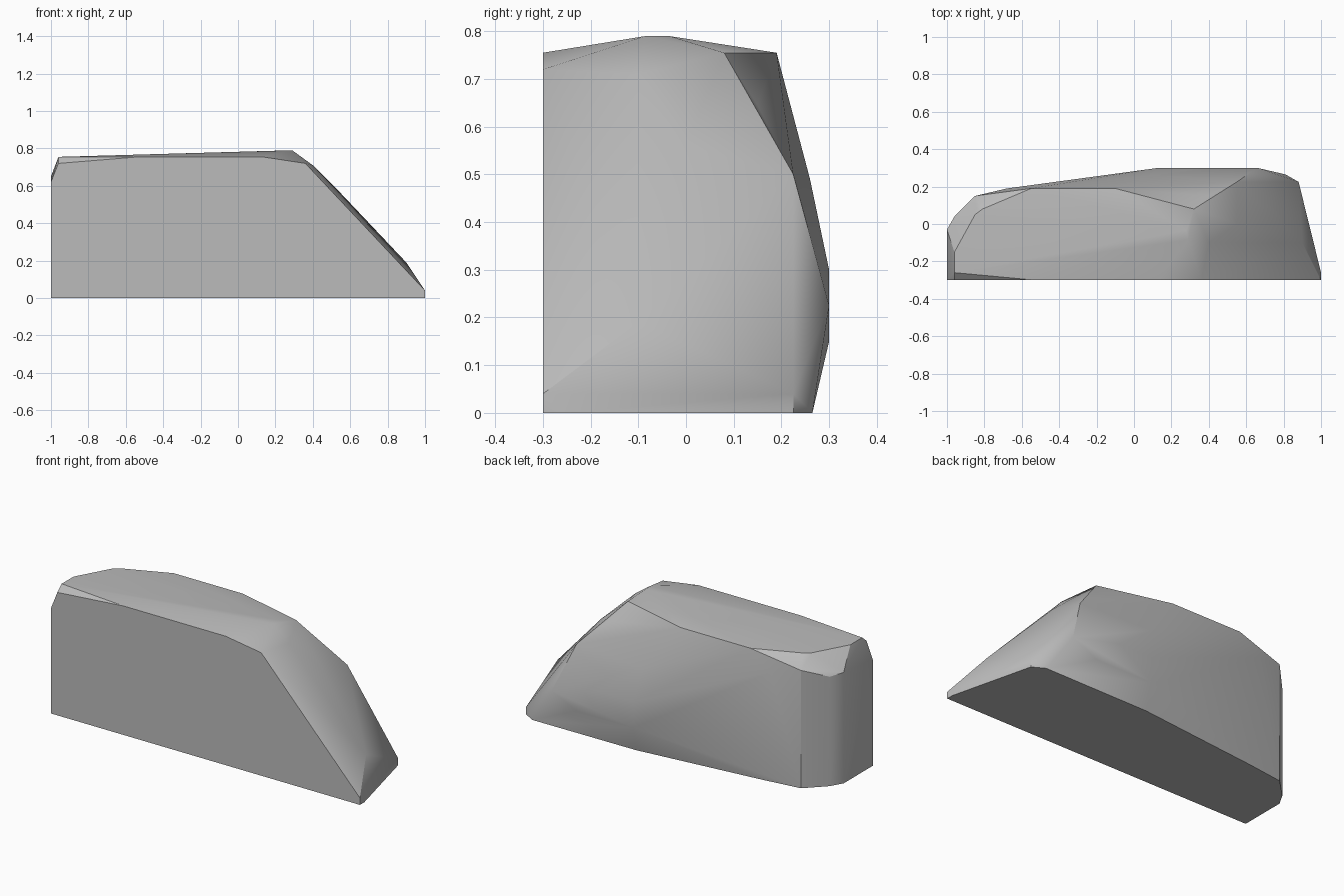
import bpy
import bmesh
import math
from mathutils import Vector

default_cube = bpy.data.objects.get("Cube")
if default_cube:
    bpy.data.objects.remove(default_cube, do_unlink=True)

FRONT, BACK, RIM = -0.3, 0.3, 0.755


def flat_material(name, colour):
    material = bpy.data.materials.new(name)
    material.use_nodes = True
    material.diffuse_color = colour
    material.node_tree.nodes["Principled BSDF"].inputs["Base Color"].default_value = colour
    return material


def outline(axis, level, pairs):
    """Place a flat outline of 2D pairs at one level along the given axis."""
    points = []
    for first, second in pairs:
        point = [first, second]
        point.insert("xyz".index(axis), level)
        points.append(Vector(point))
    return points


def hull_object(name, points, material):
    """Wrap the outlines in one tight faceted skin with softened shallow edges."""
    bm = bmesh.new()
    for point in points:
        bm.verts.new(point)
    result = bmesh.ops.convex_hull(bm, input=bm.verts[:])
    leftovers = {item for key in ("geom_interior", "geom_unused")
                 for item in result[key] if isinstance(item, bmesh.types.BMVert)}
    bmesh.ops.delete(bm, geom=list(leftovers), context="VERTS")
    bmesh.ops.dissolve_limit(bm, angle_limit=math.radians(1),
                             verts=bm.verts[:], edges=bm.edges[:])
    bmesh.ops.recalc_face_normals(bm, faces=bm.faces[:])
    mesh = bpy.data.meshes.new(name)
    bm.to_mesh(mesh)
    bm.free()
    mesh.materials.append(material)
    body = bpy.data.objects.new(name, mesh)
    bpy.context.scene.collection.objects.link(body)
    bpy.ops.object.select_all(action="DESELECT")
    body.select_set(True)
    bpy.context.view_layer.objects.active = body
    bpy.ops.object.shade_smooth_by_angle(angle=math.radians(30))
    return body


# Flat cut front
front_cut = outline("y", FRONT, [
    (-1, 0), (1, 0), (1, 0.04), (0.36, 0.72), (0.13, RIM),
    (-0.53, RIM), (-0.96, 0.72), (-1, 0.62)])

# Footprint resting on the ground
footprint = outline("z", 0, [
    (1, -0.26), (0.88, 0.225), (0.81, 0.265), (0.14, 0.26),
    (-0.62, 0.18), (-0.85, 0.15), (-0.96, 0.04), (-1, -0.03)])

# Rim of the upper surface
top_rim = outline("z", RIM, [
    (-0.89, -0.26), (-0.96, -0.26), (-0.96, -0.15), (-0.85, 0.05),
    (-0.81, 0.08), (-0.55, 0.19), (-0.1, 0.19), (0.32, 0.08)])

# Highest ridge
crest = outline("z", 0.79, [(0.28, -0.035), (0.29, -0.085)])

# Bulging back wall
back_bulge = outline("y", BACK, [
    (0.13, 0.15), (0.13, 0.3), (0.35, 0.3), (0.66, 0.225), (0.5, 0.15)])

# Shoulders joining the wall to the blunt end and the rim
shoulders = [Vector(p) for p in (
    (-1, -0.03, 0.65), (-0.96, 0.04, 0.64), (-0.85, 0.15, 0.69),
    (-0.68, 0.19, 0.65), (0.1, 0.26, 0.49))]

# Long sloping end
slope = [Vector(p) for p in (
    (0.4, -0.1, 0.71), (0.4, 0.15, 0.645), (0.55, 0, 0.56),
    (0.55, 0.225, 0.5), (0.9, -0.1, 0.19), (0.88, 0.225, 0.04))]

stone = flat_material("stone grey", (0.5, 0.5, 0.5, 1))
hull_object("rock_slab", front_cut + footprint + top_rim + crest
            + back_bulge + shoulders + slope, stone)
